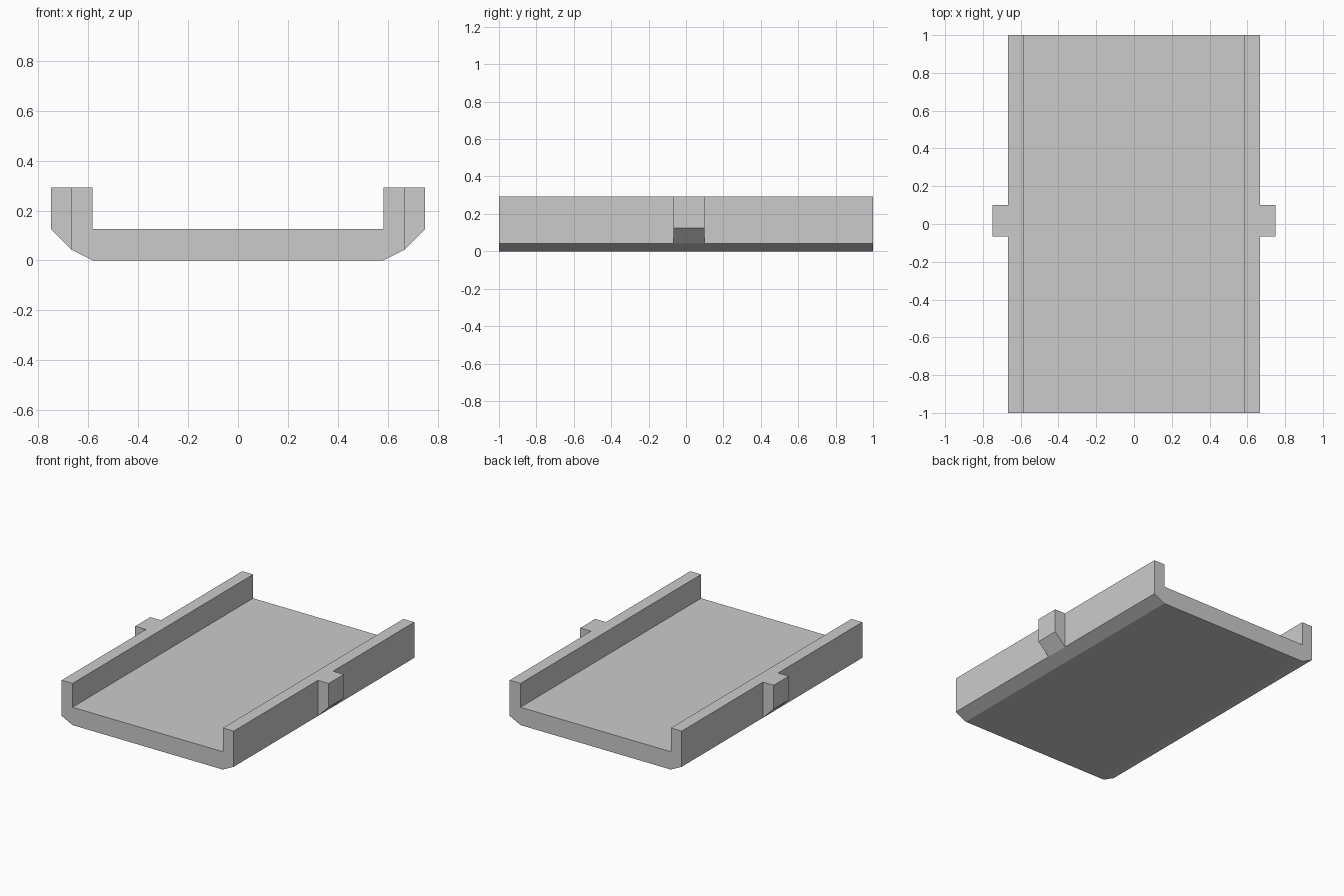
import bpy, bmesh, math

if "Cube" in bpy.data.objects:
    bpy.data.objects.remove(bpy.data.objects["Cube"])

# Channel cross-section: right half mirrored to the left
half = [(0.583, 0.0), (0.667, 0.042), (0.667, 0.292), (0.583, 0.292), (0.583, 0.125)]
profile = half + [(-x, z) for x, z in reversed(half)]
slices = [-1.0, -0.067, 0.1, 1.0]

bm = bmesh.new()
rings = [[bm.verts.new((x, y, z)) for x, z in profile] for y in slices]
n = len(profile)
bm.faces.new(rings[0])
bm.faces.new(rings[-1])
for a, b in zip(rings, rings[1:]):
    for i in range(n):
        j = (i + 1) % n
        bm.faces.new((a[i], a[j], b[j], b[i]))
bmesh.ops.recalc_face_normals(bm, faces=bm.faces)

# Side lugs: pull out the middle section of each outer wall, with a sloped underside
walls = [f for f in bm.faces
         if abs(f.normal.x) > 0.99
         and abs(f.calc_center_median().x) > 0.66
         and abs(f.calc_center_median().y) < 0.1]
for f in bmesh.ops.extrude_discrete_faces(bm, faces=walls)["faces"]:
    for v in f.verts:
        v.co.x += math.copysign(0.083, v.co.x)
        if v.co.z < 0.1:
            v.co.z = 0.125

# Merge coplanar faces left by the slicing
bmesh.ops.dissolve_limit(bm, angle_limit=math.radians(1), verts=bm.verts, edges=bm.edges)
bmesh.ops.recalc_face_normals(bm, faces=bm.faces)

mesh = bpy.data.meshes.new("channel_tray")
bm.to_mesh(mesh)
bm.free()
tray = bpy.data.objects.new("channel_tray", mesh)
bpy.context.collection.objects.link(tray)
